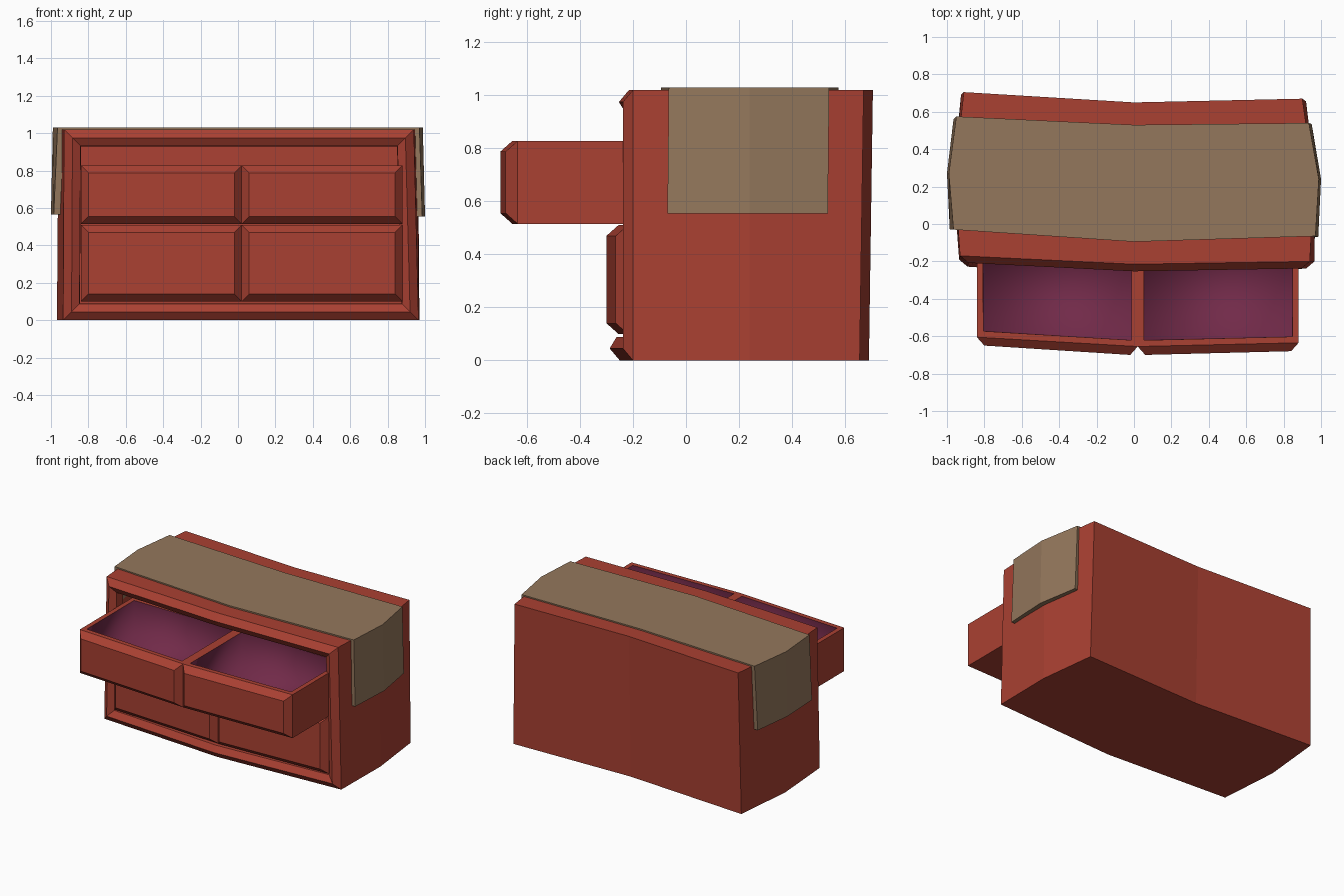
import bpy, bmesh

if "Cube" in bpy.data.objects:
    bpy.data.objects.remove(bpy.data.objects["Cube"])


def material(name, rgb):
    m = bpy.data.materials.new(name)
    m.diffuse_color = (*rgb, 1)
    m.use_nodes = True
    m.node_tree.nodes["Principled BSDF"].inputs["Base Color"].default_value = m.diffuse_color
    return m


RED = material("red wood", (0.40, 0.052, 0.032))
TAN = material("tan cloth", (0.295, 0.185, 0.107))
PURPLE = material("purple lining", (0.165, 0.023, 0.066))


def finish(bm, name, *mats):
    me = bpy.data.meshes.new(name)
    bm.to_mesh(me)
    bm.free()
    for m in mats:
        me.materials.append(m)
    ob = bpy.data.objects.new(name, me)
    bpy.context.collection.objects.link(ob)
    return ob


def verts(bm, pts):
    return [bm.verts.new(p) for p in pts]


def bridge(bm, a, b):
    n = len(a)
    for i in range(n):
        bm.faces.new((a[i], a[(i + 1) % n], b[(i + 1) % n], b[i]))


# Cabinet: bowed outline, hollow, with a raised moulding around the open front
bm = bmesh.new()
bottom = [(-.935, -.19), (.01, -.25), (.965, -.20), (.97, .24), (.92, .655), (0, .63), (-.925, .69), (-.968, .25)]
top = [(-.93, -.17), (0, -.215), (.94, -.20), (.962, .24), (.90, .67), (0, .65), (-.91, .705), (-.96, .26)]
lo = verts(bm, [(x, y, 0) for x, y in bottom])
hi = verts(bm, [(x, y, 1.02) for x, y in top])
for i in range(2, 8):
    j = (i + 1) % 8
    bm.faces.new((lo[i], lo[j], hi[j], hi[i]))
bm.faces.new(lo[::-1])
bm.faces.new(hi)
outer = lo[:3] + hi[2::-1]
sign = [(1, 1), (0, 1), (-1, 1), (-1, -1), (0, -1), (1, -1)]
last = outer
for inset, dy in ((.045, -.038), (.088, -.012), (.09, .06)):
    ring = verts(bm, [(v.co.x + sx * inset, v.co.y + dy, v.co.z + sz * inset)
                      for v, (sx, sz) in zip(outer, sign)])
    bridge(bm, last, ring)
    last = ring
finish(bm, "cabinet", RED)


# Drawers: box with a chamfered bowed front; open ones get a lined well
def drawer(name, x0, x1, z0, z1, ya, yb, back, is_open):
    bm = bmesh.new()

    def ring(g, y0, y1):
        return verts(bm, [(x0 + g, y0, z0 + g), (x1 - g, y1, z0 + g),
                          (x1 - g, y1, z1 - g), (x0 + g, y0, z1 - g)])
    front = ring(.04, ya, yb)
    mid = ring(0, ya + .045, yb + .045)
    rear = ring(0, back, back)
    bridge(bm, front, mid)
    bridge(bm, mid, rear)
    bm.faces.new(front)
    bm.faces.new(rear[::-1])
    bmesh.ops.recalc_face_normals(bm, faces=bm.faces[:])
    if is_open:
        lid = max(bm.faces, key=lambda f: f.calc_center_median().z)
        bmesh.ops.inset_individual(bm, faces=[lid], thickness=.047)
        walls = bmesh.ops.inset_individual(bm, faces=[lid], thickness=.004, depth=-.25)["faces"]
        for f in set(walls) | {lid}:
            f.material_index = 1
            f.smooth = True
    finish(bm, name, RED, PURPLE)


drawer("lower_drawer_left", -.84, .02, .10, .51, -.255, -.298, .1, False)
drawer("lower_drawer_right", .02, .88, .10, .51, -.30, -.265, .1, False)
drawer("upper_drawer_left", -.84, .02, .515, .828, -.65, -.70, 0, True)
drawer("upper_drawer_right", .02, .88, .515, .828, -.70, -.68, 0, True)

# Cloth runner draped over the top and down both ends
bm = bmesh.new()
stations = [  # z, then (x, y) at front, middle and back
    (.565, (-.985, -.03), (-1.0, .27), (-.965, .56)),
    (1.03, (-.965, -.03), (-.99, .27), (-.95, .575)),
    (1.03, (0, -.095), (0, .215), (0, .53)),
    (1.03, (.97, -.065), (.988, .24), (.935, .54)),
    (.555, (.985, -.07), (1.0, .24), (.95, .535)),
]
rows = [verts(bm, [(x, y, s[0]) for x, y in s[1:]]) for s in stations]
for a, b in zip(rows, rows[1:]):
    for k in range(2):
        bm.faces.new((a[k], b[k], b[k + 1], a[k + 1]))
cloth = finish(bm, "cloth_runner", TAN)
mod = cloth.modifiers.new("thickness", "SOLIDIFY")
mod.thickness = .035
mod.offset = -1
mod.use_even_offset = True
